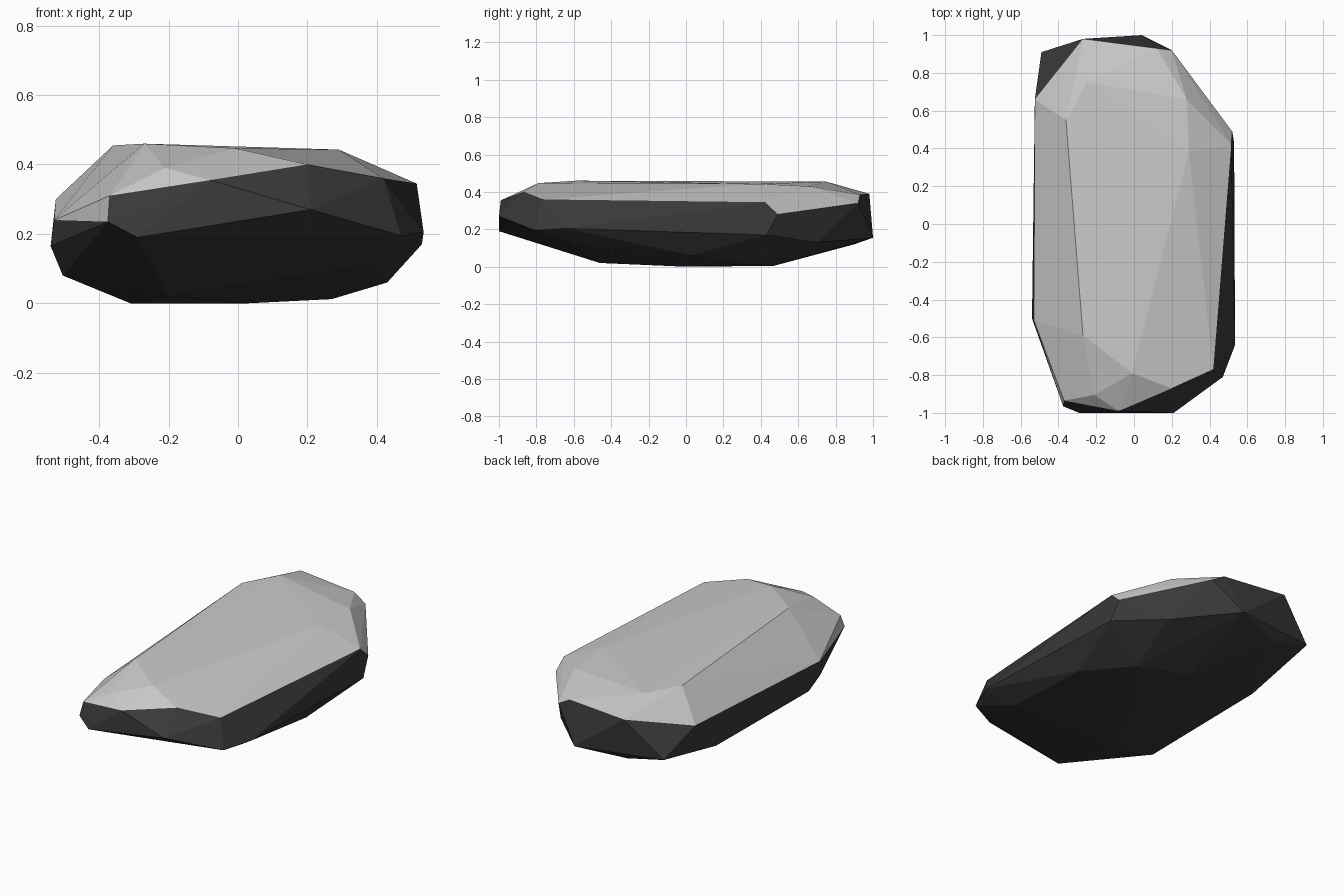
import bpy
import bmesh

cube = bpy.data.objects.get("Cube")
if cube:
    bpy.data.objects.remove(cube, do_unlink=True)


def flat_material(name, value):
    material = bpy.data.materials.new(name)
    material.use_nodes = True
    colour = (value, value, value, 1)
    material.diffuse_color = colour
    shader = material.node_tree.nodes["Principled BSDF"]
    shader.inputs["Base Color"].default_value = colour
    shader.inputs["Roughness"].default_value = 0.9
    return material


# Flat cap of the stone, from the front end to the back end
cap_corners = [
    (-.27, -.59, .46), (-.01, -.79, .447), (.20, -.87, .40),
    (-.36, .55, .455), (-.25, .75, .455), (.29, .38, .443),
    (.28, .66, .43), (-.27, .98, .39), (.12, .93, .385), (.20, .92, .34),
]
# Chipped bevels: front end, then right flank, then left flank
bevel_corners = [
    (-.21, -.905, .39), (-.08, -.99, .355), (-.37, -.935, .31),
    (-.375, -.965, .235), (-.53, -.51, .24), (-.525, .66, .30),
    (.42, -.77, .36), (.44, -.745, .305), (.515, .42, .345), (.52, .49, .28),
]
# Widest ring of the dark underside
rim_corners = [
    (-.54, -.5, .165), (-.29, -1, .19), (.21, -1, .27),
    (.47, -.81, .195), (.535, -.64, .205), (.53, .43, .17),
    (.34, .70, .13), (.04, 1, .155), (-.24, .9, .12), (-.49, .91, .18),
]
# Lower slopes and the small resting face
base_corners = [
    (-.505, -.44, .08), (-.5, .43, .085), (.43, .03, .06), (.4, -.55, .11),
    (-.31, 0, 0), (-.2, -.46, .02), (.03, 0, 0), (.27, .35, .012), (0, .47, .005),
]


def build_stone(name, upper_points, lower_points, materials):
    bm = bmesh.new()
    upper = {bm.verts.new(point) for point in upper_points}
    for point in lower_points:
        bm.verts.new(point)

    # Wrap the corners in a faceted shell
    bmesh.ops.convex_hull(bm, input=list(bm.verts))
    unused = [vert for vert in bm.verts if not vert.link_faces]
    upper.difference_update(unused)
    bmesh.ops.delete(bm, geom=unused, context="VERTS")
    bmesh.ops.recalc_face_normals(bm, faces=bm.faces)

    # Pale cap and bevels, dark below and on the chip at the front tip
    for face in bm.faces:
        on_top = all(vert in upper for vert in face.verts)
        front_chip = face.calc_center_median().y < -.945
        face.material_index = 0 if on_top and not front_chip else 1
        face.smooth = False

    mesh = bpy.data.meshes.new(name)
    bm.to_mesh(mesh)
    bm.free()
    for material in materials:
        mesh.materials.append(material)
    stone = bpy.data.objects.new(name, mesh)
    bpy.context.collection.objects.link(stone)
    return stone


pale_grey = flat_material("pale grey stone", .6)
dark_grey = flat_material("dark grey stone", .04)
build_stone("faceted_stone", cap_corners + bevel_corners,
            rim_corners + base_corners, [pale_grey, dark_grey])
